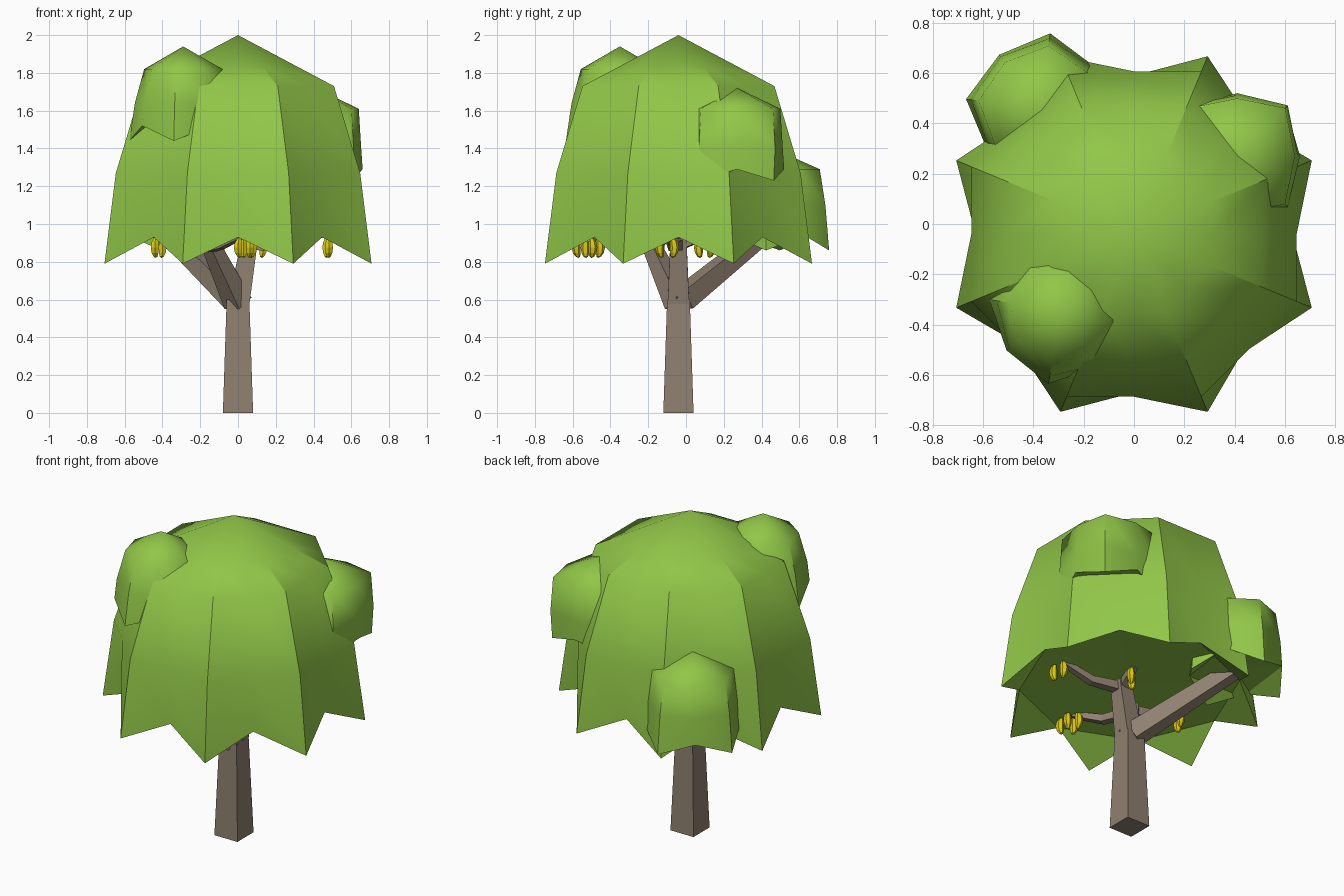
import bpy, bmesh, math
from mathutils import Vector

if "Cube" in bpy.data.objects:
    bpy.data.objects.remove(bpy.data.objects["Cube"])


def material(name, rgb):
    m = bpy.data.materials.new(name)
    m.diffuse_color = (*rgb, 1)
    m.use_nodes = True
    m.node_tree.nodes["Principled BSDF"].inputs["Base Color"].default_value = m.diffuse_color
    return m


LEAF = material("leaf green", (0.285, 0.57, 0.065))
BARK = material("bark brown", (0.275, 0.216, 0.162))
FRUIT = material("banana yellow", (0.72, 0.59, 0.005))


def finish(bm, name, mat):
    bmesh.ops.recalc_face_normals(bm, faces=bm.faces[:])
    me = bpy.data.meshes.new(name)
    bm.to_mesh(me)
    bm.free()
    me.materials.append(mat)
    ob = bpy.data.objects.new(name, me)
    bpy.context.collection.objects.link(ob)
    return ob


def canopy(name, apex, tips, start, rings, tip, notch, mid):
    """Umbrella of leaves: rings are (radius, drop); the hem zigzags tip/notch."""
    bm = bmesh.new()
    n = tips * 2
    apex = Vector(apex)

    def vert(i, r, drop):
        a = math.radians(start) + 2 * math.pi * i / n
        return bm.verts.new(apex + Vector((r * math.cos(a), r * math.sin(a), -drop)))

    top = bm.verts.new(apex)
    loops = [[vert(i, r * (mid if i % 2 else 1), d) for i in range(n)] for r, d in rings]
    loops.append([vert(i, *(notch if i % 2 else tip)) for i in range(n)])
    base = bm.verts.new(apex - Vector((0, 0, notch[1] - 0.02)))
    hem = loops[-1]
    for i in range(n):
        j = (i + 1) % n
        bm.faces.new((top, loops[0][i], loops[0][j])).smooth = True
        for a, b in zip(loops, loops[1:]):
            bm.faces.new((a[i], b[i], b[j], a[j])).smooth = True
    # underside: flaps behind the tips, then a nearly flat ceiling
    for i in range(0, n, 2):
        bm.faces.new((hem[i - 1], hem[i], hem[i + 1]))
        bm.faces.new((base, hem[i - 1], hem[i + 1]))
    # crisp creases down to each tip and around the hem
    for i in range(n):
        bm.edges.get((hem[i], hem[(i + 1) % n])).smooth = False
        if i % 2 == 0:
            for a, b in zip(loops, loops[1:]):
                bm.edges.get((a[i], b[i])).smooth = False
    return finish(bm, name, LEAF)


def limb(name, path):
    """Square tapered limb through (x, y, z, half_width) points."""
    bm = bmesh.new()
    pts = [Vector(p[:3]) for p in path]
    prev = None
    for k, p in enumerate(path):
        d = (pts[min(k + 1, len(pts) - 1)] - pts[max(k - 1, 0)]).normalized()
        ref = Vector((0, 1, 0)) if abs(d.z) > 0.85 else Vector((0, 0, 1))
        u = d.cross(ref).normalized()
        v = d.cross(u)
        if prev:  # keep sections untwisted
            c = max(((u, v), (v, -u), (-u, -v), (-v, u)), key=lambda q: q[0].dot(prev_u))
            u, v = c
        prev_u = u
        ring = [bm.verts.new(pts[k] + p[3] * (a * u + b * v))
                for a, b in ((1, 1), (-1, 1), (-1, -1), (1, -1))]
        if prev:
            for i in range(4):
                j = (i + 1) % 4
                bm.faces.new((prev[i], prev[j], ring[j], ring[i]))
        else:
            bm.faces.new(ring)
        prev = ring
    bm.faces.new(prev)
    return finish(bm, name, BARK)


def bananas(name, x, y, offsets):
    """Bunch of small curved six-sided fruits."""
    bm = bmesh.new()
    for dx, dy in offsets:
        vs = bmesh.ops.create_uvsphere(bm, u_segments=6, v_segments=6, radius=1)["verts"]
        out = Vector((dx, dy, 0)).normalized()
        for v in vs:
            bow = 0.012 * (1 - v.co.z ** 2)
            v.co = Vector((x + dx + v.co.x * 0.024, y + dy + v.co.y * 0.024,
                           0.875 + v.co.z * 0.055)) + out * bow
    return finish(bm, name, FRUIT)


# leaves
canopy("main_canopy", (0, -0.04, 2), 8, 22.5,
       [(0.34, 0.167), (0.55, 0.27), (0.70, 0.73)],
       (0.765, 1.21), (0.63, 1.07), math.cos(math.pi / 8))
canopy("front_leaf_tuft", (-0.29, -0.35, 1.94), 4, 170,
       [(0.21, 0.12), (0.26, 0.30)], (0.29, 0.50), (0.265, 0.42), 0.97)
canopy("back_leaf_tuft", (-0.37, 0.46, 1.40), 4, 83,
       [(0.25, 0.11), (0.28, 0.30)], (0.30, 0.54), (0.27, 0.46), 0.93)
canopy("side_leaf_tuft", (0.41, 0.27, 1.72), 4, 45,
       [(0.27, 0.11), (0.285, 0.32)], (0.275, 0.49), (0.25, 0.43), 0.85)

# trunk and forks
limb("trunk", [(0, -0.04, 0, 0.08), (0, -0.04, 0.60, 0.06)])
limb("upright_fork", [(0, -0.04, 0.56, 0.058), (0.065, -0.04, 0.93, 0.042)])
limb("front_fork", [(0, -0.04, 0.58, 0.055), (-0.15, -0.19, 0.90, 0.035)])
limb("back_fork", [(-0.01, -0.02, 0.60, 0.055), (-0.40, 0.45, 0.98, 0.04)])

# twigs carrying the fruit
limb("right_twig", [(0.06, -0.04, 0.89, 0.028), (0.26, -0.07, 0.88, 0.022),
                    (0.46, -0.10, 0.95, 0.016)])
limb("back_twig", [(0.06, -0.03, 0.89, 0.028), (0.10, 0.12, 0.95, 0.018)])
limb("front_twig", [(-0.15, -0.19, 0.88, 0.028), (-0.09, -0.38, 0.89, 0.022),
                    (0.02, -0.52, 0.94, 0.016)])
limb("left_twig", [(-0.15, -0.19, 0.88, 0.028), (-0.30, -0.15, 0.89, 0.022),
                   (-0.46, -0.09, 0.95, 0.016)])

# fruit
bananas("right_bananas", 0.475, -0.10, [(0.005, -0.028), (-0.005, 0.028)])
bananas("back_bananas", 0.10, 0.10, [(-0.022, -0.025), (0.025, 0.025)])
bananas("front_bananas", 0.04, -0.52,
        [(-0.03, -0.01), (0.03, 0.02), (0.02, -0.05), (-0.01, 0.055)])
bananas("left_bananas", -0.42, -0.10, [(-0.015, -0.028), (0.015, 0.028)])
